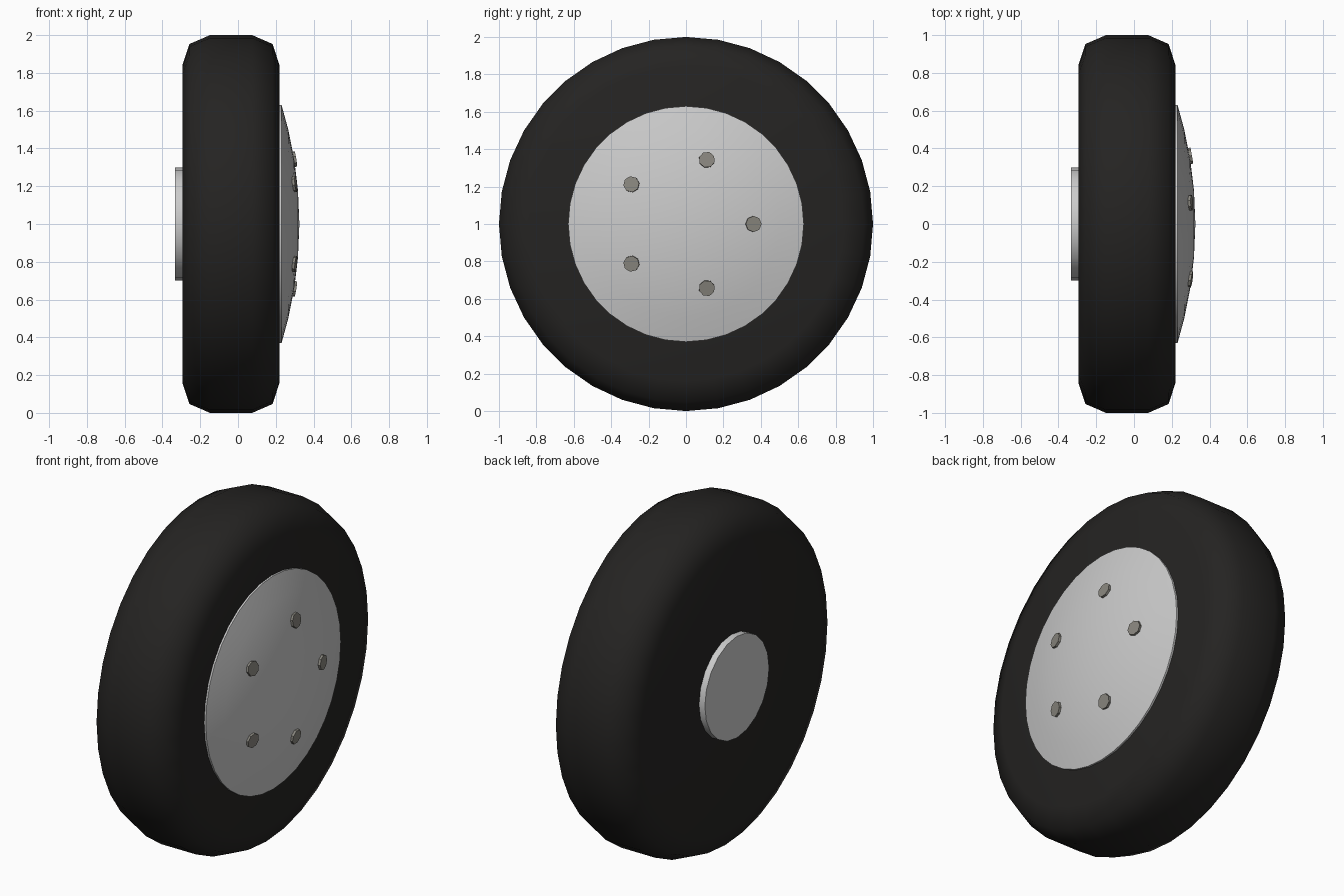
import bpy, bmesh, math
from mathutils import Matrix, Vector

if "Cube" in bpy.data.objects:
    bpy.data.objects.remove(bpy.data.objects["Cube"])


def material(name, rgb):
    m = bpy.data.materials.new(name)
    m.diffuse_color = (*rgb, 1)
    m.use_nodes = True
    m.node_tree.nodes["Principled BSDF"].inputs["Base Color"].default_value = m.diffuse_color
    return m


def lathe(name, profile, segs, matrix, mat=None, angle=40):
    """Revolve (x, radius) points about the local x axis; radius 0 makes a pole."""
    bm = bmesh.new()
    rings = []
    for x, r in profile:
        if r == 0:
            rings.append([bm.verts.new((x, 0, 0))] * segs)
        else:
            rings.append([bm.verts.new((x, r * math.cos(2 * math.pi * i / segs),
                                        r * math.sin(2 * math.pi * i / segs)))
                          for i in range(segs)])
    for a, b in zip(rings, rings[1:]):
        for i in range(segs):
            j = (i + 1) % segs
            bm.faces.new(dict.fromkeys((a[i], a[j], b[j], b[i])))
    bmesh.ops.recalc_face_normals(bm, faces=bm.faces)
    bm.transform(matrix)
    me = bpy.data.meshes.new(name)
    bm.to_mesh(me)
    bm.free()
    ob = bpy.data.objects.new(name, me)
    bpy.context.collection.objects.link(ob)
    if mat:
        me.materials.append(mat)
    bpy.ops.object.select_all(action='DESELECT')
    ob.select_set(True)
    bpy.context.view_layer.objects.active = ob
    bpy.ops.object.shade_smooth_by_angle(angle=math.radians(angle))
    return ob


rubber = material("rubber", (0.018, 0.017, 0.016))
bolt_metal = material("bolt_metal", (0.25, 0.24, 0.21))
centre = Matrix.Translation((0, 0, 1))

# Tyre with flat side walls
lathe("tyre", [(-0.295, 0), (-0.295, 0.84), (-0.257, 0.953), (-0.148, 1.0),
               (0.075, 1.0), (0.183, 0.953), (0.22, 0.84), (0.22, 0)],
      36, centre, rubber, 60)

# Domed wheel cover
R, TOP, RIM = 2.15, 0.325, 0.63


def dome_x(r):
    return TOP - R + math.sqrt(R * R - r * r)


cover = [(0.215, 0), (0.215, RIM)]
cover += [(dome_x(r), r) for r in (RIM, 0.5, 0.35, 0.18, 0)]
lathe("wheel_cover", cover, 36, centre)

# Rear hub
lathe("rear_hub", [(-0.333, 0), (-0.333, 0.3), (-0.28, 0.3), (-0.28, 0)], 20, centre)

# Five bolts set square to the dome
for k in range(5):
    a = 2 * math.pi * k / 5
    pos = Vector((dome_x(0.36), 0.36, 0))
    tilt = Matrix.Rotation(math.asin(0.36 / R), 4, 'Z')
    m = centre @ Matrix.Rotation(a, 4, 'X') @ Matrix.Translation(pos) @ tilt
    lathe(f"bolt_{k + 1}", [(-0.02, 0), (-0.02, 0.043), (0.012, 0.043), (0.012, 0)],
          8, m, bolt_metal)
